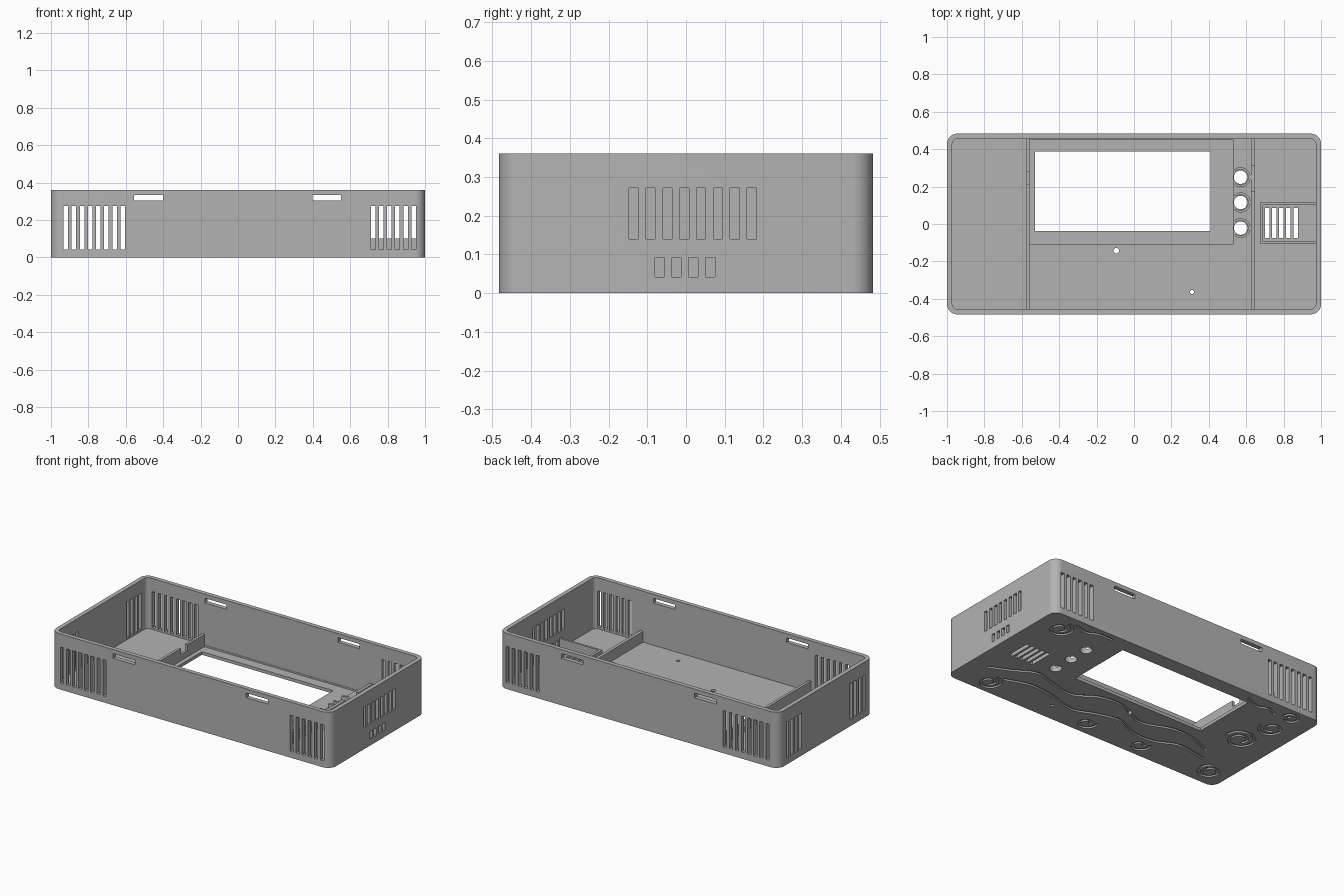
import bpy, bmesh, math
from mathutils import Vector

cube = bpy.data.objects.get("Cube")
if cube:
    bpy.data.objects.remove(cube, do_unlink=True)

GREY = 0.45
mat = bpy.data.materials.new("grey plastic")
mat.use_nodes = True
mat.diffuse_color = (GREY, GREY, GREY, 1)
mat.node_tree.nodes["Principled BSDF"].inputs["Base Color"].default_value = (GREY, GREY, GREY, 1)

HY, H, WALL, FLOOR = 0.483, 0.36, 0.028, 0.03


def finish(bm, name):
    bmesh.ops.recalc_face_normals(bm, faces=bm.faces)
    me = bpy.data.meshes.new(name)
    bm.to_mesh(me)
    bm.free()
    me.materials.append(mat)
    ob = bpy.data.objects.new(name, me)
    bpy.context.scene.collection.objects.link(ob)
    return ob


def prism(bm, outline, z0, z1):
    low = [bm.verts.new((x, y, z0)) for x, y in outline]
    high = [bm.verts.new((x, y, z1)) for x, y in outline]
    bm.faces.new(low)
    bm.faces.new(high)
    n = len(low)
    for i in range(n):
        j = (i + 1) % n
        bm.faces.new((low[i], low[j], high[j], high[i]))


def box(bm, x0, x1, y0, y1, z0, z1):
    prism(bm, [(x0, y0), (x1, y0), (x1, y1), (x0, y1)], z0, z1)


def rounded(hx, hy, r, steps=10):
    pts = []
    for k, (sx, sy) in enumerate([(1, 1), (-1, 1), (-1, -1), (1, -1)]):
        for i in range(steps + 1):
            a = math.pi / 2 * (k + i / steps)
            pts.append((sx * (hx - r) + r * math.cos(a), sy * (hy - r) + r * math.sin(a)))
    return pts


def circle(x, y, r, n=32):
    return [(x + r * math.cos(math.tau * i / n), y + r * math.sin(math.tau * i / n)) for i in range(n)]


def ribbon(bm, pts, width, z0, z1):
    # a path thickened sideways into a strip
    pts = [Vector(p) for p in pts]
    left, right = [], []
    for i, p in enumerate(pts):
        d = (pts[min(i + 1, len(pts) - 1)] - pts[max(i - 1, 0)]).normalized()
        side = Vector((-d.y, d.x)) * width / 2
        left.append(p + side)
        right.append(p - side)
    prism(bm, left + right[::-1], z0, z1)


def cut(target, cutter):
    cutter.hide_render = True
    mod = target.modifiers.new("cut", 'BOOLEAN')
    mod.operation, mod.solver, mod.object = 'DIFFERENCE', 'EXACT', cutter
    mod.use_self = True
    bpy.context.view_layer.objects.active = target
    bpy.ops.object.modifier_apply(modifier=mod.name)
    bpy.data.objects.remove(cutter, do_unlink=True)


# Open tray
bm = bmesh.new()
prism(bm, rounded(1, HY, 0.055), 0, H)
case = finish(bm, "case")
bm = bmesh.new()
prism(bm, rounded(1 - WALL, HY - WALL, 0.027), FLOOR, H + 0.1)
cut(case, finish(bm, "cavity_cutter"))

# Shallow display pocket
bm = bmesh.new()
box(bm, -0.56, 0.53, -0.11, 0.453, 0.02, 0.1)
cut(case, finish(bm, "pocket_cutter"))

# Vents, lid slots, window and floor holes
bm = bmesh.new()
PITCH, SLOT = 0.0435, 0.024
for s in (-1, 1):
    y0, y1 = sorted((s * (HY - 0.06), s * (HY + 0.05)))
    for first, count in ((-0.933, 8), (0.71, 6)):
        for i in range(count):
            x = first + i * PITCH
            box(bm, x, x + SLOT, y0, y1, 0.042, 0.275)
    for x in (-0.555, 0.397):
        box(bm, x, x + 0.155, y0, y1, 0.303, 0.333)
    for i in range(4):
        y = s * 0.325 - 0.077 + i * PITCH
        box(bm, -1.05, -0.95, y, y + SLOT, 0.042, 0.275)
for first, count, z0, z1 in ((-0.147, 8, 0.14, 0.272), (-0.08, 4, 0.042, 0.092)):
    for i in range(count):
        y = first + i * PITCH
        box(bm, 0.95, 1.05, y, y + SLOT, z0, z1)
for i in range(5):
    x = 0.7 + i * 0.038
    box(bm, x, x + SLOT, -0.075, 0.085, -0.1, 0.1)
box(bm, -0.53, 0.41, -0.037, 0.388, -0.1, 0.1)
BUTTONS = (0.25, 0.115, -0.022)
for x, y, r in [(0.57, y, 0.036) for y in BUTTONS] + [(-0.095, -0.143, 0.015), (0.31, -0.364, 0.011)]:
    prism(bm, circle(x, y, r), -0.1, 0.1)
cut(case, finish(bm, "opening_cutter"))


# Engraved swirls and waves under the floor
def spiral(x, y, r, turns=1.4, start=0.0, spin=1):
    n = int(24 * turns)
    out = []
    for i in range(n + 1):
        t = i / n
        a = start + spin * math.tau * turns * t
        q = r * (1 - 0.68 * t)
        out.append((x + q * math.cos(a), y + q * math.sin(a)))
    return out


def smooth_path(knots, steps=8):
    k = [Vector(p) for p in knots]
    k = [2 * k[0] - k[1]] + k + [2 * k[-1] - k[-2]]
    out = []
    for a, b, c, d in zip(k, k[1:], k[2:], k[3:]):
        for i in range(steps):
            t = i / steps
            out.append(0.5 * (2 * b + (c - a) * t + (2 * a - 5 * b + 4 * c - d) * t * t
                              + (3 * b - a - 3 * c + d) * t ** 3))
    return out + [k[-2]]


bm = bmesh.new()
paths = [
    spiral(0.84, 0.34, 0.075, 1.4, 1.6, 1),
    spiral(0.76, -0.39, 0.07, 1.4, 1.6, 1),
    spiral(0.03, -0.39, 0.06, 1.1, 2.5, 1),
    spiral(-0.37, -0.39, 0.06, 1.1, 2.5, 1),
    spiral(-0.87, -0.36, 0.075, 1.4, 1.0, -1),
    spiral(-0.77, 0.03, 0.1, 1.6, 0.0, 1),
    spiral(-0.83, 0.24, 0.075, 1.4, 0.0, -1),
    spiral(-0.84, 0.4, 0.055, 1.2, 0.0, 1),
    smooth_path([(0.8, 0.43), (0.7, 0.41), (0.62, 0.44), (0.52, 0.44)]),
    smooth_path([(-0.74, 0.38), (-0.67, 0.41), (-0.6, 0.39), (-0.5, 0.43)]),
    smooth_path([(0.88, -0.26), (0.75, -0.2), (0.61, -0.13), (0.45, -0.17), (0.3, -0.19), (0.16, -0.11),
                 (0, -0.1), (-0.2, -0.18), (-0.4, -0.12), (-0.55, -0.13), (-0.7, -0.19)]),
    smooth_path([(0.72, -0.31), (0.56, -0.26), (0.4, -0.27), (0.2, -0.32), (0.05, -0.27), (-0.1, -0.24),
                 (-0.25, -0.3), (-0.4, -0.3), (-0.55, -0.24), (-0.75, -0.27)]),
]
for p in paths:
    ribbon(bm, p, 0.018, -0.02, 0.01)
cut(case, finish(bm, "engraving_cutter"))


# Notched divider ribs
def divider(name, x0, x1, n0, n1):
    bm = bmesh.new()
    edge = HY - WALL + 0.004
    outline = [(-edge, 0.015), (edge, 0.015), (edge, 0.1), (n1, 0.1), (n1, 0.06), (n0, 0.06), (n0, 0.1), (-edge, 0.1)]
    ends = [[bm.verts.new((x, y, z)) for y, z in outline] for x in (x0, x1)]
    for e in ends:
        bm.faces.new(e)
    for i in range(len(outline)):
        j = (i + 1) % len(outline)
        bm.faces.new((ends[0][i], ends[0][j], ends[1][j], ends[1][i]))
    return finish(bm, name)


divider("right_divider", -0.575, -0.558, 0.215, 0.28)
divider("left_divider", 0.626, 0.646, 0.175, 0.31)

# Speaker bracket
bm = bmesh.new()
prism(bm, [(0.98, -0.108), (0.98, -0.094), (0.69, -0.094), (0.69, 0.102),
           (0.98, 0.102), (0.98, 0.116), (0.674, 0.116), (0.674, -0.108)], 0.02, 0.1)
finish(bm, "speaker_bracket")

# Button collars
for i, y in enumerate(BUTTONS):
    bm = bmesh.new()
    arc = [(0.57 + 0.047 * math.cos(math.radians(a)), y + 0.047 * math.sin(math.radians(a)))
           for a in range(-130, 131, 10)]
    ribbon(bm, arc, 0.013, 0.015, 0.06)
    finish(bm, f"button_collar_{i + 1}")
    bm = bmesh.new()
    box(bm, 0.613, 0.63, y - 0.012, y + 0.012, 0.015, 0.06)
    finish(bm, f"collar_arm_{i + 1}")

# Smooth rounded parts, keep edges sharp
for ob in bpy.context.scene.collection.objects:
    ob.select_set(ob.type == 'MESH')
bpy.context.view_layer.objects.active = case
bpy.ops.object.shade_smooth_by_angle(angle=math.radians(30))
